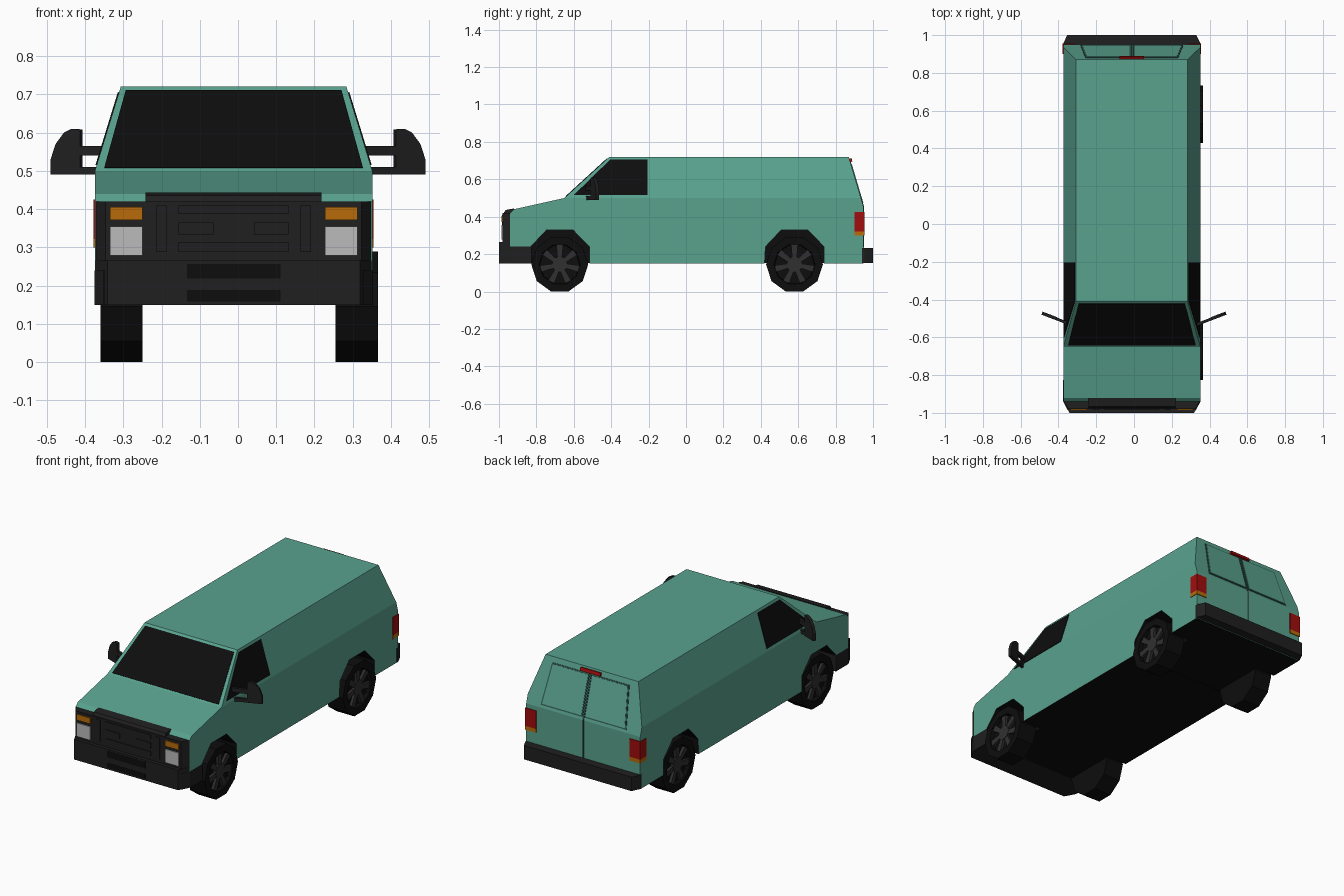
import bpy, bmesh, math
from mathutils import Vector

if "Cube" in bpy.data.objects:
    bpy.data.objects.remove(bpy.data.objects["Cube"])

CX = -0.0115  # body centre line (mirrors are centred on 0)


def material(name, r, g, b):
    m = bpy.data.materials.new(name)
    m.diffuse_color = (r, g, b, 1)
    m.use_nodes = True
    m.node_tree.nodes["Principled BSDF"].inputs["Base Color"].default_value = m.diffuse_color
    return m


TEAL = material("teal", 0.10, 0.36, 0.27)
BLACK = material("black", 0.004, 0.004, 0.004)
TRIM = material("trim", 0.014, 0.014, 0.014)
GREY = material("rim_grey", 0.03, 0.03, 0.03)
SEAM = material("seam", 0.03, 0.10, 0.075)
RED = material("red", 0.36, 0.004, 0.004)
AMBER = material("amber", 0.48, 0.15, 0.003)
WHITE = material("lamp_white", 0.5, 0.5, 0.5)


def finish(name, bm, mats):
    bmesh.ops.recalc_face_normals(bm, faces=bm.faces[:])
    me = bpy.data.meshes.new(name)
    bm.to_mesh(me)
    bm.free()
    for m in mats:
        me.materials.append(m)
    ob = bpy.data.objects.new(name, me)
    bpy.context.collection.objects.link(ob)
    return ob


def solid(name, polys, vec, mat, mirror=False, cx=CX):
    """Extrude each polygon along vec, optionally with a copy across x."""
    bm = bmesh.new()
    for poly in polys:
        for s in ((1, -1) if mirror else (1,)):
            ends = []
            for d in (Vector((0, 0, 0)), Vector(vec)):
                ends.append([bm.verts.new((s * q.x + cx, q.y, q.z))
                             for q in (Vector(p) + d for p in poly)])
            a, b = ends
            bm.faces.new(a)
            bm.faces.new(b[::-1])
            for i in range(len(a)):
                j = (i + 1) % len(a)
                bm.faces.new((a[i], b[i], b[j], a[j]))
    return finish(name, bm, [mat])


def box(name, x0, x1, y0, y1, z0, z1, mat, mirror=False):
    return solid(name, [[(x0, y0, z0), (x1, y0, z0), (x1, y1, z0), (x0, y1, z0)]],
                 (0, 0, z1 - z0), mat, mirror)


def plan(name, half, z0, z1, mat):
    """Symmetric plan outline, given as its right half, extruded upward."""
    pts = half + [(-x, y) for x, y in half[::-1]]
    return solid(name, [[(x, y, z0) for x, y in pts]], (0, 0, z1 - z0), mat)


# Body shell: side profile with wheel arches, leaning in above the waist
W, WAIST, ROOF = 0.3625, 0.5, 0.72
AXLES = (-0.675, 0.58)
ARCH = [(-.16, .15), (-.155, .24), (-.07, .33), (.07, .33), (.158, .24), (.158, .15)]


def half_width(z):
    return W - max(0, z - WAIST) / (ROOF - WAIST) * 0.0675


def rear_y(z):
    return 0.95 - max(0, z - 0.45) / 0.27 * 0.08


lower = [(-.94, .15)] + [(c + y, z) for c in AXLES for y, z in ARCH]
lower += [(.95, .15), (.95, .45), (rear_y(WAIST), WAIST), (-.65, WAIST), (-.92, .44), (-.94, .42)]
upper = [(-.65, WAIST), (rear_y(WAIST), WAIST), (.87, ROOF), (-.41, ROOF)]
bm = bmesh.new()
for prof in (lower, upper):
    L, R = ([bm.verts.new((s * half_width(z) + CX, y, z)) for y, z in prof] for s in (-1, 1))
    bm.faces.new(L)
    bm.faces.new(R)
    for i in range(len(prof)):
        j = (i + 1) % len(prof)
        if not (prof[i][1] == WAIST and prof[j][1] == WAIST):
            bm.faces.new((L[i], L[j], R[j], R[i]))
bmesh.ops.remove_doubles(bm, verts=bm.verts[:], dist=1e-5)
bm.normal_update()
for f in bm.faces:  # underside and arch linings are black
    c = f.calc_center_median()
    if c.z < 0.34 and abs(f.normal.x) < 0.5 and -0.93 < c.y < 0.94:
        f.material_index = 1
finish("body", bm, [TEAL, BLACK])
box("chassis", -.24, .24, -.92, .94, .152, .345, BLACK)

# Glass
n = Vector((0, -.22, .24)).normalized() * 0.003


def shield(x, z):
    return (x, -.65 + (z - .5) / .22 * .24, z)


solid("windshield", [[shield(-.338, .507), shield(.338, .507), shield(.282, .709), shield(-.282, .709)]],
      n, BLACK)
win = [(-.60, .515), (-.405, .705), (-.205, .705), (-.205, .515)]
solid("side_window", [[(half_width(z), y, z) for y, z in win]], (.003, 0, .001), BLACK, True)

# Front end: grille, bumper and lamps
plan("grille", [(.361, -.925), (.361, -.938), (.335, -.98)], .235, .42, TRIM)
solid("grille_cap", [[(-.23, -.98, .41), (-.23, -.965, .436), (-.23, -.92, .444), (-.23, -.92, .41)]],
      (.46, 0, 0), TRIM)
plan("front_bumper", [(.364, -.825), (.364, -.938), (.34, -.985)], .149, .24, TRIM)
plan("front_bumper_face", [(.361, -.94), (.33, -1.0)], .149, .265, TRIM)
for i, (x0, x1, z0, z1, m) in enumerate([
        (-.144, .144, .387, .41, 0), (.053, .144, .333, .365, 1),
        (-.144, .144, .288, .314, 0), (.175, .203, .288, .41, 1)]):
    box(f"grille_bar_{i}", x0, x1, -.985, -.975, z0, z1, TRIM, bool(m))
for i, (z0, z1) in enumerate([(.158, .188), (.218, .256)]):
    box(f"bumper_slot_{i}", -.122, .122, -1.0005, -.98, z0, z1, BLACK)
box("indicator", .2385, .3235, -.986, -.96, .372, .405, AMBER, True)
box("headlamp", .2385, .3235, -.986, -.96, .278, .355, WHITE, True)

# Rear end: bumper, lamps, doors
plan("rear_bumper", [(.3635, .94), (.3635, .955), (.342, 1.0)], .153, .233, TRIM)
box("tail_lamp", .297, .366, .90, .955, .322, .425, RED, True)
box("tail_indicator", .297, .366, .90, .955, .30, .322, AMBER, True)


def rear(pts):
    return [(x, rear_y(z), z) for x, z in pts]


out = Vector((0, .27, .08)).normalized()
solid("rear_window_frame", [rear([(.007, .465), (.272, .465), (.245, .69), (.007, .69)])],
      out * .003, SEAM, True)
solid("rear_window_panel", [rear([(.013, .472), (.263, .472), (.238, .683), (.013, .683)])],
      out * .005, TEAL, True)
box("rear_door_seam", -.004, .004, .945, .953, .235, .452, SEAM)
solid("rear_door_seam_upper", [rear([(-.004, .45), (.004, .45), (.004, .70), (-.004, .70)])],
      out * .003, SEAM)
solid("brake_light", [rear([(-.064, .692), (.064, .692), (.064, .71), (-.064, .71)])], out * .012, RED)


# Door mirrors, swept back
def swept(pts):
    return [(x, -.537 + (x - .34) * .38, z) for x, z in pts]


head = [(.413, .49), (.49, .49), (.49, .53), (.477, .57), (.455, .6), (.435, .61), (.413, .608)]
arms = [[(.32, z0), (.42, z0), (.42, z1), (.32, z1)] for z0, z1 in ((.49, .51), (.54, .565))]
solid("mirror_head", [swept(head)], (-.006, .016, 0), TRIM, True, 0)
solid("mirror_arms", [swept(a) for a in arms], (-.005, .014, 0), TRIM, True, 0)

# Wheels: ten-sided tyres with a sunken rim and seven spokes
RAD, HUB_Z = 0.152, 0.145


def ring(x, c, r, count):
    return [(x, c + r * math.cos(2 * math.pi * k / count), HUB_Z + r * math.sin(2 * math.pi * k / count))
            for k in range(count)]


for label, c in zip(("front", "rear"), AXLES):
    tyre = solid(label + "_tyres", [ring(.2525, c, RAD, 10)], (.1105, 0, 0), BLACK, True, .003)
    bm = bmesh.new()
    bm.from_mesh(tyre.data)
    faces = [f for f in bm.faces if abs(f.calc_center_median().x) > .34]
    bmesh.ops.inset_individual(bm, faces=faces, thickness=.042)
    bmesh.ops.inset_individual(bm, faces=faces, thickness=.004, depth=-.022)
    bm.to_mesh(tyre.data)
    bm.free()
    spokes = []
    for k in range(7):
        a = math.pi / 2 + 2 * math.pi * k / 7
        u, v = (math.cos(a), math.sin(a)), (-math.sin(a), math.cos(a))
        spokes.append([(.338, c + u[0] * r + v[0] * t, HUB_Z + u[1] * r + v[1] * t)
                       for r, t in ((.03, -.012), (.104, -.018), (.104, .018), (.03, .012))])
    solid(label + "_spokes", spokes, (.018, 0, 0), GREY, True, .003)
    solid(label + "_hubs", [ring(.338, c, .042, 10)], (.02, 0, 0), GREY, True, .003)
